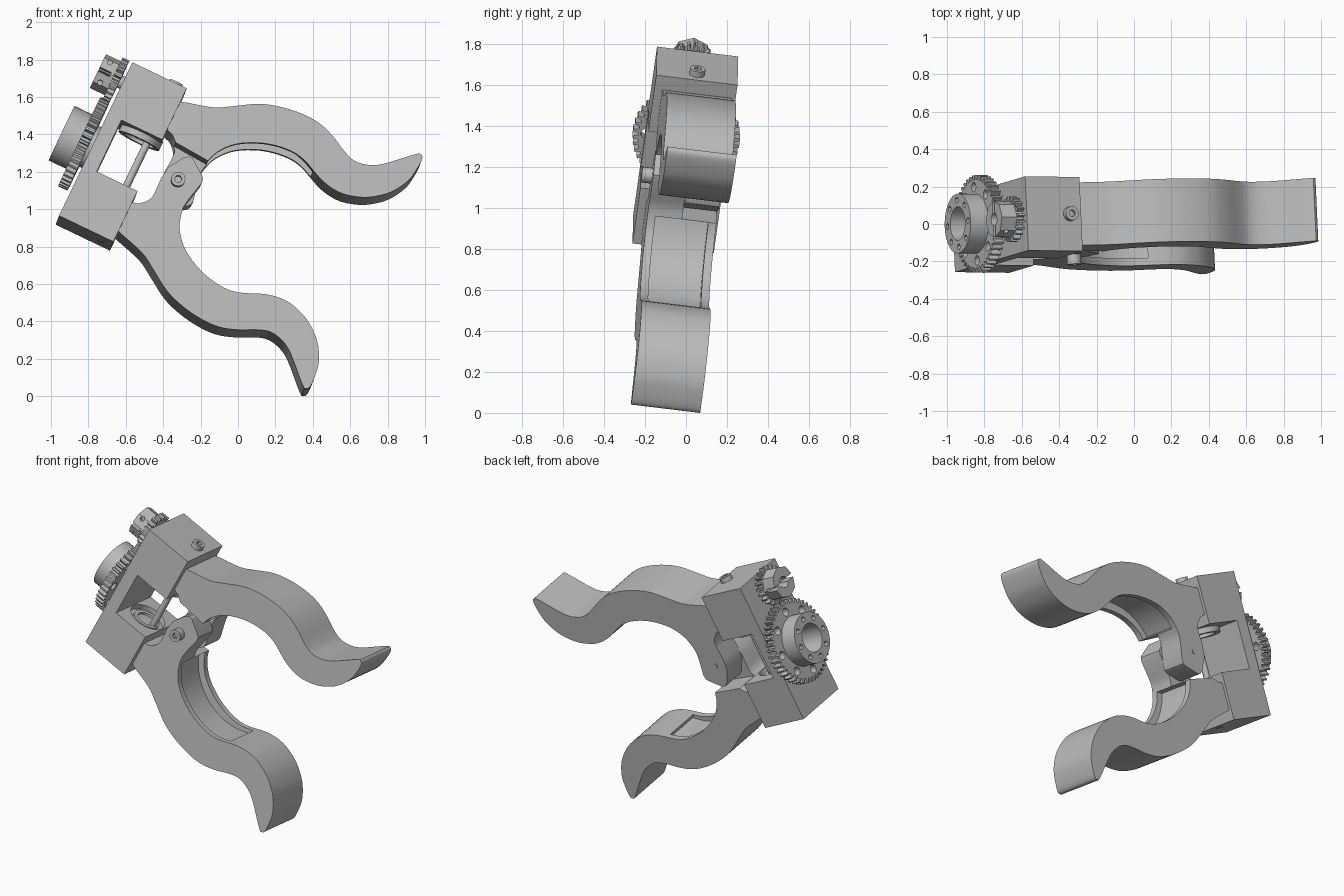
import bpy, bmesh
from math import sin, cos, pi, radians
from mathutils import Vector

if "Cube" in bpy.data.objects:
    bpy.data.objects.remove(bpy.data.objects["Cube"])

grey = bpy.data.materials.new("plain grey")
grey.use_nodes = True
GREY = (0.5, 0.5, 0.5, 1)
grey.diffuse_color = GREY
grey.node_tree.nodes["Principled BSDF"].inputs["Base Color"].default_value = GREY

# Tilted working frame: face-on position plus distance back from the front plane
ACROSS, BACK, UP = Vector((1, .045, 0)), Vector((-.045, .99, -.12)), Vector((0, .12, 1))
START = Vector((0, -.33, 0))
TURN = radians(25.6)
CORNER = (-.957, .965)
PIVOT = Vector((-.32, 1.16))


def face(p, q, t):
    return START + ACROSS * p + UP * q + BACK * t


def block(u, v, t):
    return face(CORNER[0] + u * cos(TURN) + v * sin(TURN),
                CORNER[1] - u * sin(TURN) + v * cos(TURN), t)


def gear_axis(p, q, t):
    return block(t, q, p)


def rod_axis(p, q, t):
    return block(p, t, q)


def prism(name, outline, low, high, frame):
    """Extrude an outline between two levels of a frame."""
    bm = bmesh.new()
    ends = [[bm.verts.new(frame(p, q, t)) for p, q in outline] for t in (low, high)]
    bm.faces.new(ends[0])
    bm.faces.new(ends[1])
    n = len(outline)
    for i in range(n):
        j = (i + 1) % n
        bm.faces.new((ends[0][i], ends[0][j], ends[1][j], ends[1][i]))
    bmesh.ops.recalc_face_normals(bm, faces=bm.faces)
    mesh = bpy.data.meshes.new(name)
    bm.to_mesh(mesh)
    bm.free()
    mesh.materials.append(grey)
    obj = bpy.data.objects.new(name, mesh)
    bpy.context.collection.objects.link(obj)
    return obj


def activate(obj):
    bpy.ops.object.select_all(action='DESELECT')
    obj.select_set(True)
    bpy.context.view_layer.objects.active = obj


def cut(obj, *cutters):
    for cutter in cutters:
        cutter.hide_render = True
        activate(obj)
        mod = obj.modifiers.new("cut", 'BOOLEAN')
        mod.operation, mod.solver, mod.object = 'DIFFERENCE', 'EXACT', cutter
        bpy.ops.object.modifier_apply(modifier=mod.name)
        bpy.data.objects.remove(cutter)


def circle(x, y, r, n=40):
    return [(x + r * cos(2 * pi * i / n), y + r * sin(2 * pi * i / n)) for i in range(n)]


def rect(x0, y0, x1, y1):
    return [(x0, y0), (x1, y0), (x1, y1), (x0, y1)]


def gear_outline(x, y, r, teeth, depth):
    pts = []
    for i in range(teeth):
        for part, radius in ((0, r - depth), (.4, r - depth), (.55, r), (.85, r)):
            a = 2 * pi * (i + part) / teeth
            pts.append((x + radius * cos(a), y + radius * sin(a)))
    return pts


def spline(points, steps=4):
    """Smooth curve through the points."""
    out = []
    for i in range(len(points) - 1):
        a, b, c, d = (Vector(points[min(max(i + k, 0), len(points) - 1)]) for k in (-1, 0, 1, 2))
        for s in range(steps):
            t = s / steps
            out.append(.5 * (2 * b + (c - a) * t + (2 * a - 5 * b + 4 * c - d) * t * t
                             + (3 * b - a - 3 * c + d) * t ** 3))
    return out + [Vector(points[-1])]


def mirrored(points):
    """Reflect across the centre line through the pivot."""
    n = Vector((sin(radians(26.2)), cos(radians(26.2))))
    return [Vector(p) - 2 * n * (Vector(p) - PIVOT).dot(n) for p in points]


# C-shaped carrier block with a round seat in its lower half
carrier = prism("carrier_block", [(0, 0), (.322, 0), (.322, .3), (.08, .3), (.08, .605),
                                  (.322, .605), (.322, .909), (0, .909)], 0, .4, block)
cut(carrier, prism("seat_cutter", circle(.2, .2, .115), .265, .4, rod_axis))

# Jaws: curved finger, knuckle, half-lap at the pivot and a shallow grip pocket
finger = spline([(-.62, .87), (-.51, .77), (-.45, .68), (-.38, .57), (-.3, .49), (-.2, .42),
                 (-.1, .375), (0, .36), (.1, .36), (.17, .35), (.23, .31), (.28, .24),
                 (.345, .07), (.365, .046), (.39, .06), (.42, .13), (.435, .2), (.425, .3),
                 (.38, .4), (.32, .47), (.25, .52), (.15, .55), (0, .56), (-.1, .6),
                 (-.2, .68), (-.28, .79), (-.31, .9), (-.295, 1), (-.26, 1.06)])
knuckle = [(-.195, 1.14), (-.185, 1.165), (-.19, 1.185), (-.24, 1.275), (-.26, 1.287),
           (-.29, 1.28), (-.37, 1.23), (-.41, 1.17), (-.44, 1.1), (-.46, 1.065),
           (-.49, 1.045), (-.53, 1.035), (-.62, 1.05), (-.68, .93)]
lap = [(-.27, .955), (-.53, 1.065), (-.5, 1.4), (0, 1.4), (0, .955)]
pocket = [(.04, .92)] + [(.04 + .39 * cos(radians(a)), .92 + .39 * sin(radians(a)))
                         for a in range(172, 279, 4)]
for name, place, lap_low, lap_high in (("lower_jaw", list, .21, .5), ("upper_jaw", mirrored, -.1, .21)):
    jaw = prism(name, place(finger + knuckle), .04, .38, face)
    cut(jaw, prism("lap_cutter", place(lap), lap_low, lap_high, face),
        prism("pocket_cutter", place(pocket), .08, .34, face))

# Pivot bolt with hexagon socket
px, pz = PIVOT
bolt = prism("pivot_bolt", circle(px, pz, .038, 24), -.012, .06, face)
cut(bolt, prism("socket_cutter", circle(px, pz, .02, 6), -.05, .015, face))
prism("pivot_pin", circle(px, pz, .017, 20), .06, .384, face)

# Long rod through the block, its screw head and the round flange
prism("guide_rod", circle(.255, .2, .02, 20), -.003, .91, rod_axis)
head = prism("rod_screw_head", circle(.255, .2, .038, 24), .9, .94, rod_axis)
cut(head, prism("socket_cutter", circle(.255, .2, .02, 6), .92, 1, rod_axis))
flange = prism("upper_flange", circle(.21, .2, .12), .57, .62, rod_axis)
cut(flange, prism("dish_cutter", circle(.21, .2, .085), .5, .59, rod_axis))
for hx, hy in circle(.21, .2, .102, 4):
    cut(flange, prism("hole_cutter", circle(hx, hy, .013, 12), .5, .59, rod_axis))
seat = prism("lower_seat_ring", circle(.2, .2, .085), .255, .285, rod_axis)
cut(seat, prism("bore_cutter", circle(.2, .2, .06), .27, .4, rod_axis))

# Large gear with lightening holes, and its bored hub
GX, GY = .205, .43
gear = prism("large_gear", gear_outline(GX, GY, .262, 44, .026), -.075, -.02, gear_axis)
hub = prism("large_gear_hub", circle(GX, GY, .16, 48), -.18, -.07, gear_axis)
cut(gear, prism("bore_cutter", circle(GX, GY, .09), -.2, .1, gear_axis))
cut(hub, prism("bore_cutter", circle(GX, GY, .09), -.3, .1, gear_axis))
for hx, hy in circle(GX, GY, .198, 8):
    cut(gear, prism("hole_cutter", circle(hx, hy, .026, 16), -.2, .1, gear_axis))
for hx, hy in circle(GX, GY, .126, 8):
    cut(hub, prism("hole_cutter", circle(hx, hy, .016, 12), -.3, -.1, gear_axis))
prism("gear_spacer", circle(GX, GY, .12), -.021, .01, gear_axis)

# Pinion with a split clamp hub
QX, QY = .18, .81
prism("pinion", gear_outline(QX, QY, .122, 20, .026), -.06, -.02, gear_axis)
clamp = prism("pinion_clamp", circle(QX, QY, .1, 8), -.148, -.055, gear_axis)
cut(clamp, prism("slit_cutter", rect(QX - .2, QY - .012, QX + .2, QY + .012), -.3, -.08, gear_axis),
    prism("bore_cutter", circle(QX, QY, .035, 24), -.3, -.07, gear_axis))
for side in (-1, 1):
    cut(clamp, prism("hole_cutter", circle(-.11, QY + side * .06, .014, 12), .0, .12, block))
prism("pinion_axle", circle(QX, QY, .035, 24), -.03, .01, gear_axis)

# Smooth the curved sides, keep the edges sharp
for obj in bpy.context.collection.objects:
    if obj.type == 'MESH' and grey.name in obj.data.materials:
        activate(obj)
        bpy.ops.object.shade_smooth_by_angle(angle=radians(30))
